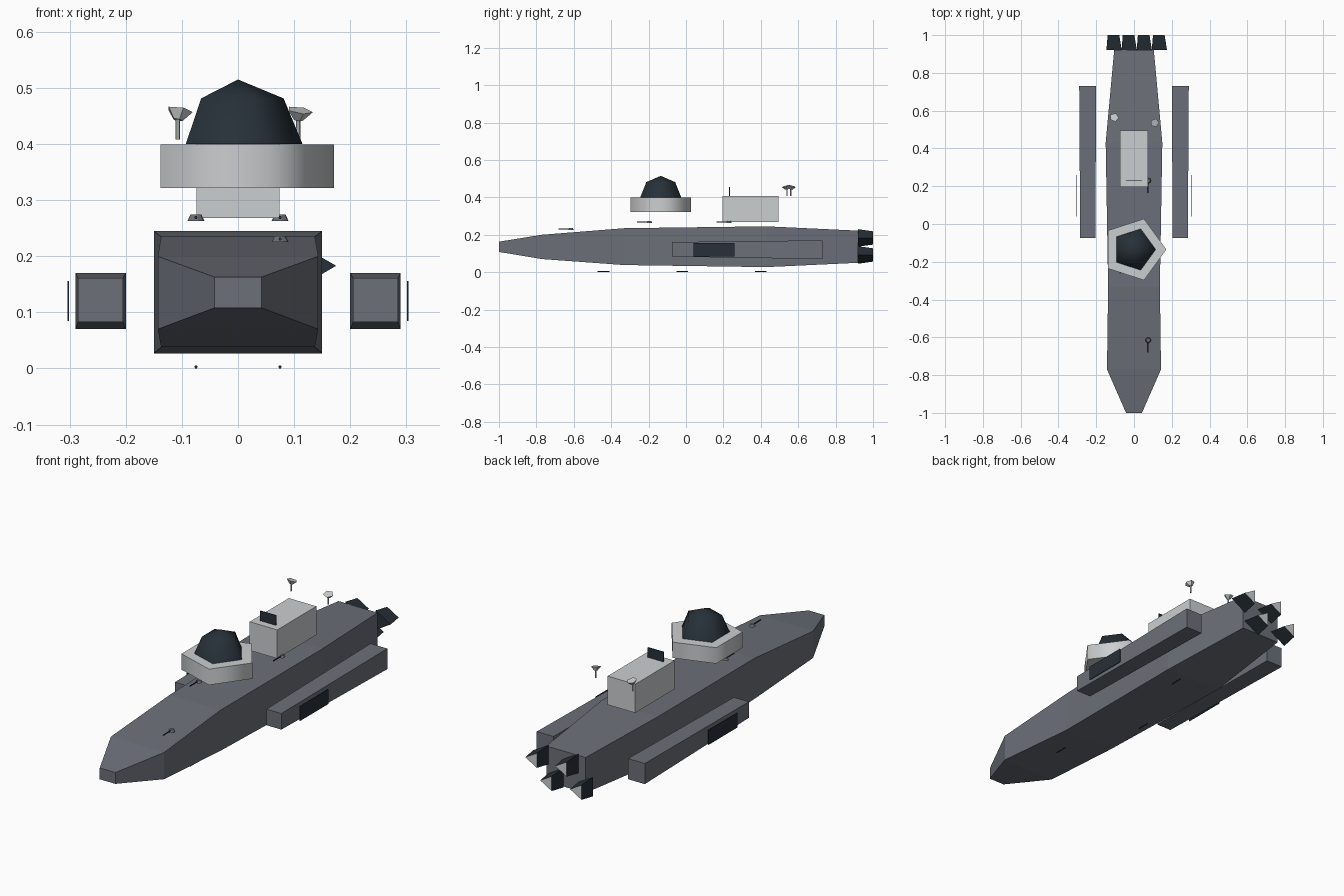
import bpy, bmesh, math
from mathutils import Matrix, Vector

cube = bpy.data.objects.get("Cube")
if cube:
    bpy.data.objects.remove(cube, do_unlink=True)


def material(name, rgb):
    m = bpy.data.materials.new(name)
    m.use_nodes = True
    m.diffuse_color = (*rgb, 1)
    m.node_tree.nodes["Principled BSDF"].inputs["Base Color"].default_value = (*rgb, 1)
    return m


HULL = material("hull grey", (0.15, 0.16, 0.19))
LIGHT = material("light grey", (0.6, 0.62, 0.63))
DARK = material("dark blue grey", (0.02, 0.03, 0.04))


def finish(name, bm, mats, smooth=False):
    bmesh.ops.recalc_face_normals(bm, faces=bm.faces)
    me = bpy.data.meshes.new(name)
    bm.to_mesh(me)
    bm.free()
    for m in mats:
        me.materials.append(m)
    ob = bpy.data.objects.new(name, me)
    bpy.context.collection.objects.link(ob)
    if smooth:
        bpy.ops.object.select_all(action="DESELECT")
        ob.select_set(True)
        bpy.context.view_layer.objects.active = ob
        bpy.ops.object.shade_smooth_by_angle(angle=math.radians(80))
    return ob


def loft(name, rings, mats, smooth=False):
    """Skin a list of equal-sized point rings and cap both ends."""
    bm = bmesh.new()
    loops = [[bm.verts.new(p) for p in r] for r in rings]
    n = len(loops[0])
    for a, b in zip(loops, loops[1:]):
        for i in range(n):
            j = (i + 1) % n
            bm.faces.new((a[i], a[j], b[j], b[i]))
    bm.faces.new(loops[0])
    bm.faces.new(loops[-1])
    return finish(name, bm, mats, smooth)


def rect(x, half, y, low, high):
    return [(x - half, y, low), (x + half, y, low), (x + half, y, high), (x - half, y, high)]


def box(name, x, y, z, mat):
    return loft(name, [rect((x[0] + x[1]) / 2, (x[1] - x[0]) / 2, v, *z) for v in y], [mat])


def cone(name, sides, r1, r2, depth, place, mats, smooth=False):
    """Cone from its base centre along local z, first corner at local x."""
    bm = bmesh.new()
    bmesh.ops.create_cone(bm, cap_ends=True, segments=sides, radius1=r1, radius2=r2, depth=depth)
    far = max(bm.verts, key=lambda v: v.co.xy.length).co
    turn = Matrix.Rotation(-math.atan2(far.y, far.x), 4, "Z")
    bm.transform(place @ turn @ Matrix.Translation((0, 0, depth / 2)))
    return finish(name, bm, mats, smooth)


def at(x, y, z):
    return Matrix.Translation((x, y, z))


BACK = Matrix.Rotation(-math.pi / 2, 4, "X")
FORWARD = Matrix.Rotation(math.pi / 2, 4, "X")

# Hull: rectangular sections from bow to stern (y, half width, low, high)
sections = [(-1, 0.042, 0.108, 0.163), (-0.77, 0.143, 0.07, 0.2), (-0.33, 0.137, 0.038, 0.235),
            (0.43, 0.15, 0.027, 0.245), (0.92, 0.105, 0.05, 0.222)]
loft("hull", [rect(0, h, y, a, b) for y, h, a, b in sections], [HULL])

# Side pods, each with a thin outer panel
for side, s in (("left", 1), ("right", -1)):
    loft(side + "_pod", [rect(s * 0.245, 0.04, -0.075, 0.083, 0.161),
                         rect(s * 0.245, 0.045, 0.73, 0.07, 0.17)], [HULL])
    box(side + "_panel", sorted((s * 0.301, s * 0.304)), (0.04, 0.26), (0.085, 0.156), DARK)

# Triangular engine nozzles in staggered rows, with pale end faces
for i in range(4):
    x = 0.121 - 0.08 * i
    z = 0.183 if i % 2 == 0 else 0.092
    nozzle = cone(f"nozzle_{i + 1}", 3, 0.054, 0.041, 0.08, at(x, 0.92, z) @ BACK, [DARK, LIGHT])
    for f in nozzle.data.polygons:
        f.material_index = int(f.normal.y > 0.9)

# Cabin and the upright screen on its roof
box("cabin", (-0.074, 0.074), (0.195, 0.495), (0.268, 0.407), LIGHT)
box("roof_screen", (-0.042, 0.042), (0.23, 0.234), (0.407, 0.455), DARK)

# Five-sided turret ring and its dome
cone("turret_ring", 5, 0.171, 0.171, 0.077, at(0, -0.135, 0.322), [LIGHT], True)
bm = bmesh.new()
radius = 0.115
levels = []
for e in (0, math.pi / 4):
    levels.append([bm.verts.new((radius * math.cos(e) * math.cos(a), radius * math.cos(e) * math.sin(a),
                                 radius * math.sin(e))) for a in (math.tau * k / 5 for k in range(5))])
tip = bm.verts.new((0, 0, radius))
low, high = levels
for i in range(5):
    j = (i + 1) % 5
    bm.faces.new((low[i], low[j], high[j], high[i]))
    bm.faces.new((high[i], high[j], tip))
bm.faces.new(low)
bm.transform(at(0, -0.135, 0.4))
finish("turret_dome", bm, [DARK], True)

# Dish antennas on poles
for side, x, y, tilt in (("left", 0.107, 0.54, 0.25), ("right", -0.107, 0.56, -0.25)):
    cone(side + "_antenna_pole", 6, 0.004, 0.004, 0.036, at(x, y, 0.408), [LIGHT])
    lean = Matrix.Rotation(tilt, 4, "X") @ Matrix.Rotation(0.15, 4, "Y")
    cone(side + "_antenna_dish", 5, 0.009, 0.024, 0.018, at(x, y, 0.443) @ lean, [LIGHT])

# Small deck guns: tapered mount and barrel
for name, x, y, z in (("bow", 0.075, -0.615, 0.225), ("middle", -0.075, -0.195, 0.263),
                      ("cabin", 0.075, 0.23, 0.263)):
    cone(name + "_gun_mount", 10, 0.015, 0.01, 0.011, at(x, y, z), [HULL])
    cone(name + "_gun_barrel", 6, 0.003, 0.003, 0.066, at(x, y, z + 0.006) @ FORWARD, [DARK])

# Barrels below the keel
for i, x in enumerate((0.075, -0.075, 0.075)):
    cone(f"keel_barrel_{i + 1}", 6, 0.003, 0.003, 0.062,
         at(x, -0.41 + 0.42 * i, 0.003) @ FORWARD, [DARK])
